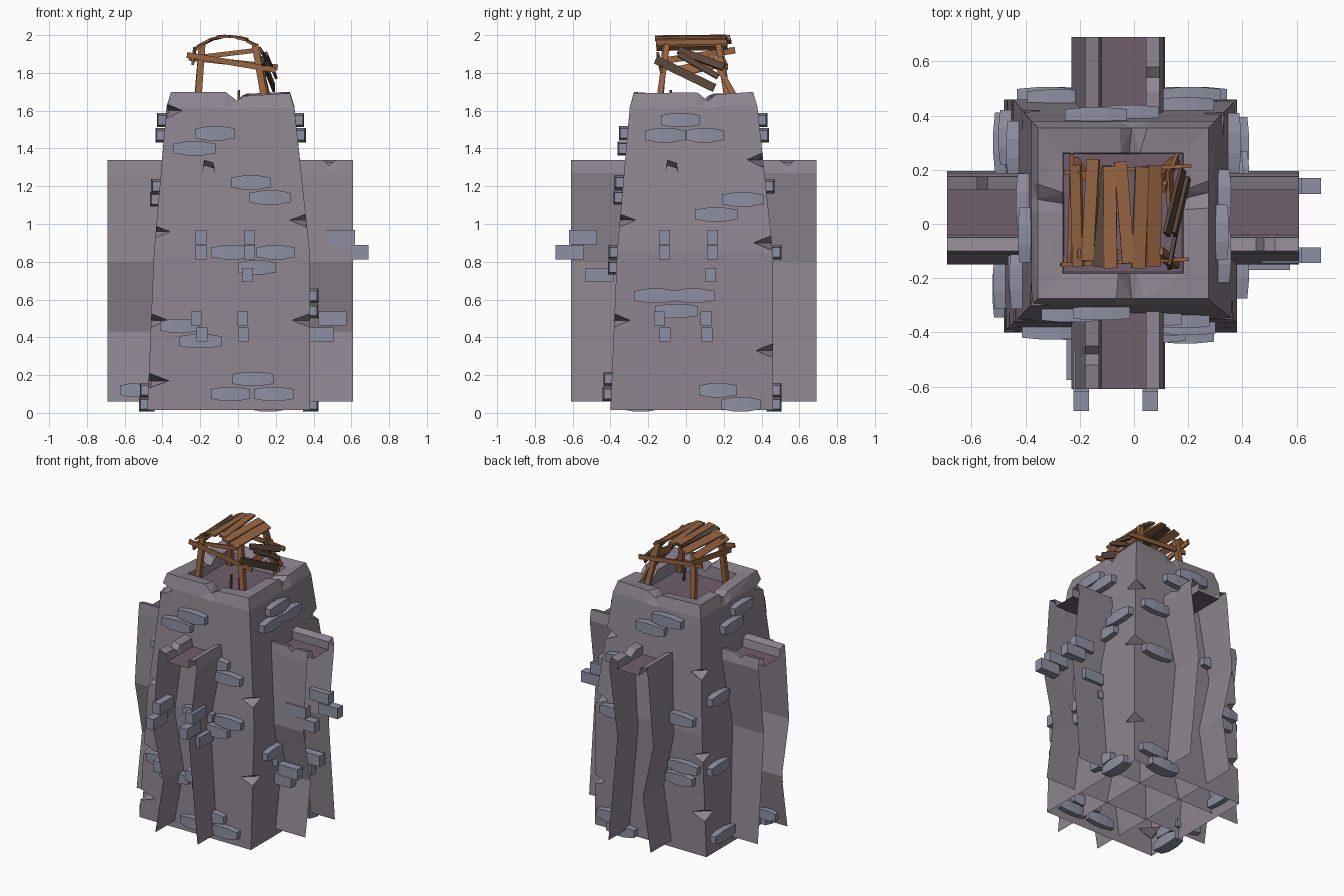
import bpy, bmesh, random
from math import pi
from mathutils import Vector, Matrix

if "Cube" in bpy.data.objects:
    bpy.data.objects.remove(bpy.data.objects["Cube"])

random.seed(4)
CX, CY = -0.04, 0.04                      # axis of the tower


def mat(name, c):
    m = bpy.data.materials.new(name)
    m.diffuse_color = (*c, 1)
    m.use_nodes = True
    m.node_tree.nodes["Principled BSDF"].inputs["Base Color"].default_value = m.diffuse_color
    return m


WALL = mat("wall_stone", (0.27, 0.235, 0.28))
FLOOR = mat("floor_stone", (0.165, 0.115, 0.155))
BRICK = mat("brick_stone", (0.27, 0.28, 0.36))
WOOD = mat("wood", (0.31, 0.13, 0.055))
DARK = mat("dark_wood", (0.10, 0.06, 0.04))


def make(name, bm, *mats):
    me = bpy.data.meshes.new(name)
    bm.to_mesh(me)
    bm.free()
    for m in mats:
        me.materials.append(m)
    ob = bpy.data.objects.new(name, me)
    bpy.context.collection.objects.link(ob)
    return ob


def lerp(a, b, t):
    return a + (b - a) * t


def ring(bm, lo, hi, z, dip=0.0):
    """Square ring with three extra points per side for the rim notch."""
    cs = [(lo, lo), (hi, lo), (hi, hi), (lo, hi)]
    mids = [0.55, 0.62, 0.45, 0.42]
    out = []
    for i in range(4):
        a, b = Vector(cs[i]), Vector(cs[(i + 1) % 4])
        for t, d in ((0, 0), (mids[i] - 0.09, 0), (mids[i], dip), (mids[i] + 0.07, dip * 0.3)):
            p = a.lerp(b, t)
            jit = random.uniform(-0.006, 0.006) if dip else 0
            out.append(bm.verts.new((p.x + CX, p.y + CY, z - d + jit)))
    return out


# tower body: tapered walls, notched rim and shallow well
bm = bmesh.new()
rings = [ring(bm, *r) for r in ((-0.44, 0.42, 0.015), (-0.405, 0.42, 0.85),
         (-0.338, 0.338, 1.62, 0.01), (-0.315, 0.315, 1.695, 0.045),
         (-0.222, 0.222, 1.68, 0.045), (-0.218, 0.218, 1.6))]
for a, b in zip(rings, rings[1:]):
    for i in range(16):
        j = (i + 1) % 16
        bm.faces.new((a[i], a[j], b[j], b[i]))
bm.faces.new(rings[-1]).material_index = 1
bm.faces.new(rings[0][::-1])
bmesh.ops.triangulate(bm, faces=[f for f in bm.faces if len(f.verts) == 4])
body = make("tower_body", bm, WALL, FLOOR)

# chips broken out of the tower corners
bm = bmesh.new()
CHIPS = {(-1, -1): (1.6, 0.96, 0.17, 0.49), (1, -1): (1.02, 0.49),
         (1, 1): (1.34, 0.33, 0.9), (-1, 1): (1.25, 0.7, 0.3)}
for (sx, sy), zs in CHIPS.items():
    for z in zs:
        r = 0.425 if z < 0.85 else lerp(0.42, 0.338, (z - 0.85) / 0.77)
        M = (Matrix.Translation((CX + sx * r, CY + sy * r, z))
             @ Matrix.Rotation(random.uniform(-0.2, 0.2), 4, 'Z') @ Matrix.Diagonal((0.1, 0.1, 0.04, 1)))
        bmesh.ops.create_uvsphere(bm, u_segments=4, v_segments=2, radius=1, matrix=M)
cutter = make("chip_cutter", bm)
cutter.hide_render = True
mod = body.modifiers.new("chips", 'BOOLEAN')
mod.operation, mod.object, mod.solver = 'DIFFERENCE', cutter, 'EXACT'
bm = bmesh.new()
bm.from_object(body, bpy.context.evaluated_depsgraph_get())
bmesh.ops.delete(bm, geom=[f for f in bm.faces if all(v.co.z < 0.03 for v in f.verts)],
                 context='FACES')     # open underside
body.modifiers.clear()
bm.to_mesh(body.data)
bm.free()
bpy.data.objects.remove(cutter)

# buttress channels: two bent wall sheets with hooked lips and a floor, one pair per axis
WALL_A = [(-0.08, 1.27), (-0.09, 1.325), (-0.14, 1.34), (-0.15, 1.27), (-0.19, 0.8), (-0.11, 0.43), (-0.17, 0.06)]
WALL_B = [(0.085, 1.27), (0.085, 1.325), (0.135, 1.34), (0.148, 1.27), (0.085, 0.8), (0.12, 0.43), (0.155, 0.06)]
STATIONS = [-0.65, -0.56, -0.52, -0.49, 0.45, 0.5, 0.54, 0.65]
for axis, label in ((0, "front_back"), (1, "side")):
    rot = Matrix.Translation((CX, CY, 0)) @ Matrix.Rotation(axis * pi / 2, 4, 'Z')
    bm = bmesh.new()
    for prof in (WALL_A, WALL_B, [WALL_A[0], WALL_B[0]]):
        cols = []
        for k, y in enumerate(STATIONS):
            dip = 0.03 if (prof is WALL_A and k == 2) or (prof is WALL_B and k == 5) else 0
            cols.append([bm.verts.new(rot @ Vector((u, y, z - (dip if i in (1, 2) else 0))))
                         for i, (u, z) in enumerate(prof)])
        for a, b in zip(cols, cols[1:]):
            for i in range(len(prof) - 1):
                q = (a[i], b[i], b[i + 1], a[i + 1])
                f = bm.faces.new(q if prof is WALL_A else q[::-1])
                if len(prof) == 2:
                    f.material_index = 1
    for f in bm.faces:                    # floor faces up
        f.normal_update()
        if f.material_index == 1 and f.normal.z < 0:
            f.normal_flip()
    make(label + "_buttress", bm, WALL, FLOOR)


def brick(bm, M, w, d, h, belly=True):
    """Stone block, fatter in the middle than at its ends."""
    cols = []
    for t, s in ((-0.5, 0.68), (-0.18, 1), (0.18, 1), (0.5, 0.68)):
        s = s if belly else 1
        cols.append([bm.verts.new(M @ Vector((w * t, d * y * (0.5 + s / 2), h * z * s)))
                     for y, z in ((-.5, -.5), (.5, -.5), (.5, .5), (-.5, .5))])
    for a, b in zip(cols, cols[1:]):
        for i in range(4):
            j = (i + 1) % 4
            bm.faces.new((a[i], b[i], b[j], a[j]))
    bm.faces.new(cols[0])
    bm.faces.new(cols[-1][::-1])


FRONT = [(-0.08, 1.48), (-0.19, 1.4), (0.11, 1.22), (0.21, 1.14), (0.01, 0.85), (0.24, 0.85),
         (0.14, 0.77), (-0.27, 0.46), (-0.16, 0.38), (0.12, 0.18), (0.0, 0.1), (0.23, 0.1)]
RIGHT = [(-0.07, 1.55), (-0.15, 1.47), (0.06, 1.47), (0.26, 1.13), (0.12, 1.05), (-0.2, 0.62),
         (0.0, 0.62), (-0.09, 0.54), (0.13, 0.12), (0.25, 0.045)]
BACK = [(0.1, 1.55), (-0.02, 1.47), (-0.23, 1.2), (0.24, 0.93), (-0.25, 0.85), (0.28, 0.61), (0.25, 0.52), (-0.28, 0.12), (-0.2, 0.045)]
LEFT = [(0.08, 1.55), (-0.04, 1.47), (0.24, 1.2), (0.2, 1.13), (-0.24, 1.05), (-0.28, 0.59), (0.25, 0.12), (-0.26, 0.12), (0.28, 0.045)]
FINS = [(-0.155, 0.585, 0.93), (-0.155, 0.655, 0.85), (0.1, 0.585, 0.93), (0.1, 0.655, 0.85),
        (-0.18, 0.54, 0.5), (-0.15, 0.47, 0.415), (0.065, 0.54, 0.5), (0.07, 0.47, 0.415), (0.09, 0.5, 0.73)]

for k, (label, spots) in enumerate((("front", FRONT), ("right", RIGHT), ("back", BACK), ("left", LEFT))):
    turn = Matrix.Translation((CX, CY, 0)) @ Matrix.Rotation(k * pi / 2, 4, 'Z')
    low, mid = (0.44, 0.405) if k in (0, 3) else (0.42, 0.42)
    bm = bmesh.new()
    for s, z in spots:                    # bricks on the tower face
        o = lerp(low, mid, z / 0.85) if z < 0.85 else lerp(mid, 0.338, (z - 0.85) / 0.77)
        brick(bm, turn @ Matrix.Translation((s, -o - 0.005, z)), random.uniform(0.2, 0.23), 0.08, 0.075)
    if k < 2:                             # bricks on the buttress walls
        for s, o, z in FINS:
            brick(bm, turn @ Matrix.Translation((s, -o, z)) @ Matrix.Rotation(pi / 2, 4, 'Z'),
                  0.15, 0.058, 0.075, False)
    if k == 3:
        brick(bm, turn @ Matrix.Translation((0.15, -0.515, 0.12)) @ Matrix.Rotation(pi / 2, 4, 'Z'), 0.14, 0.06, 0.07)
    make(label + "_bricks", bm, BRICK)


def beam(name, p, q, w, t, hint, m):
    """Plank from p to q, w wide, t thick along the hint direction."""
    p, q = Vector(p), Vector(q)
    d = (q - p).normalized()
    side = d.cross(Vector(hint)).normalized()
    up = side.cross(d)
    M = Matrix((d * (q - p).length, side * w, up * t)).transposed().to_4x4()
    bm = bmesh.new()
    bmesh.ops.create_cube(bm, size=1, matrix=Matrix.Translation((p + q) / 2) @ M)
    bmesh.ops.recalc_face_normals(bm, faces=bm.faces)
    make(name, bm, m)


# watch shelter posts
for a, b in (((-0.215, -0.14, 1.6), (-0.19, -0.11, 1.95)), ((0.15, -0.15, 1.6), (0.09, -0.1, 1.95)),
             ((-0.22, 0.23, 1.6), (-0.19, 0.18, 1.95)), ((0.15, 0.23, 1.6), (0.09, 0.17, 1.95))):
    beam("shelter_post", a, b, 0.035, 0.03, (0, 1, 0), WOOD)

# arched roof planks: (x front, x back, z, slope of x hint, wood)
ROOF = [(-0.205, -0.215, 1.935, -0.7, WOOD), (-0.17, -0.15, 1.965, -0.5, WOOD), (-0.13, -0.095, 1.982, -0.25, DARK),
        (-0.085, -0.09, 1.99, -0.1, WOOD), (-0.02, -0.05, 1.99, 0.05, WOOD), (0.015, 0.03, 1.98, 0.25, WOOD),
        (0.07, 0.075, 1.955, 0.5, WOOD)]
for x0, x1, z, tilt, m in ROOF:
    e = random.uniform(-0.015, 0.015)
    beam("roof_plank", (x0, -0.15 + e, z), (x1, 0.225 + e, z + 0.004), random.uniform(0.045, 0.058), 0.013, (tilt, 0, 1), m)

# rails, loose side boards and slipped planks
LOOSE = [((-0.27, -0.15, 1.895), (0.2, -0.13, 1.815), 0.03, (0, 1, 0), WOOD),
         ((-0.23, -0.11, 1.88), (0.1, -0.1, 1.92), 0.025, (0, 1, 0), WOOD),
         ((-0.26, 0.19, 1.88), (0.21, 0.215, 1.83), 0.03, (0, 1, 0), WOOD),
         ((-0.24, -0.15, 1.86), (-0.23, 0.26, 1.92), 0.035, (1, 0, 0), WOOD),
         ((0.13, -0.16, 1.87), (0.19, 0.15, 1.72), 0.045, (1, 0, 0), DARK),
         ((0.14, -0.03, 1.81), (0.13, 0.2, 1.86), 0.055, (1, 0, 0.3), WOOD),
         ((0.12, -0.04, 1.92), (0.18, 0.2, 1.83), 0.04, (1, 0, 0.5), DARK),
         ((0.2, 0.17, 1.78), (0.15, -0.04, 1.9), 0.03, (1, 0, 0.3), DARK),
         ((0.16, 0.25, 1.69), (0.11, 0.13, 1.9), 0.03, (1, 0, 0), WOOD),
         ((0.0, -0.08, 1.6), (0.005, -0.08, 1.71), 0.012, (0, 1, 0), DARK),
         ((0.06, -0.06, 1.6), (0.05, -0.06, 1.69), 0.012, (0, 1, 0), DARK)]
for p, q, w, hint, m in LOOSE:
    beam("loose_board", p, q, w, 0.014, hint, m)
